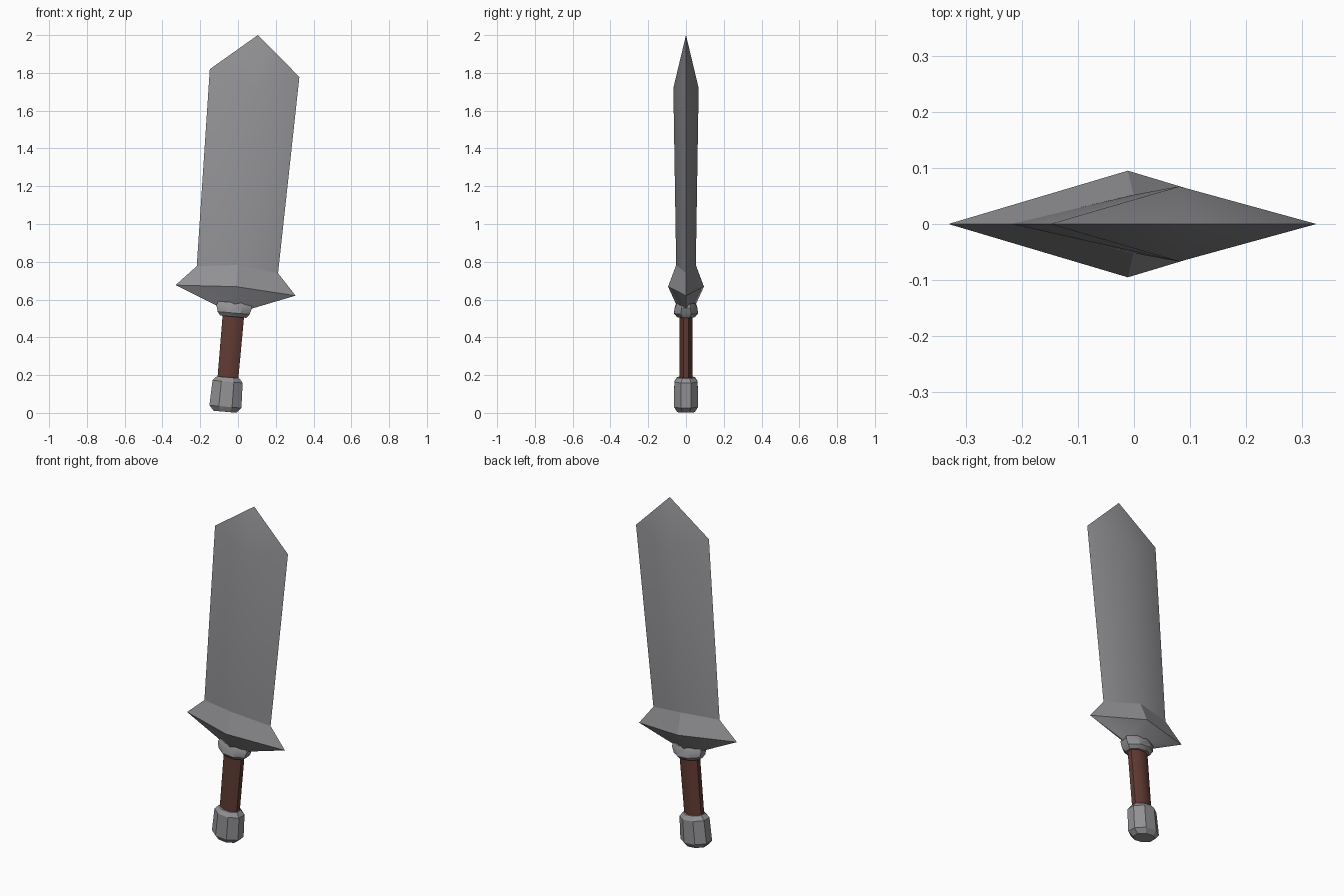
import bpy, bmesh, math
from mathutils import Matrix

if "Cube" in bpy.data.objects:
    bpy.data.objects.remove(bpy.data.objects["Cube"])

TILT = Matrix.Translation((-0.069, 0, 0.006)) @ Matrix.Rotation(math.radians(5), 4, 'Y')


def material(name, rgb):
    m = bpy.data.materials.new(name)
    m.diffuse_color = (*rgb, 1)
    m.use_nodes = True
    m.node_tree.nodes["Principled BSDF"].inputs["Base Color"].default_value = m.diffuse_color
    return m


steel = material("grey steel", (0.29, 0.29, 0.305))
leather = material("brown leather", (0.12, 0.043, 0.033))


def loft(name, rings, mat, tip=None, angle=30):
    """Skin between closed rings of points, ending in caps or a single tip."""
    bm = bmesh.new()
    loops = [[bm.verts.new(p) for p in r] for r in rings]
    n = len(loops[0])
    for a, b in zip(loops, loops[1:]):
        for i in range(n):
            j = (i + 1) % n
            bm.faces.new((a[i], a[j], b[j], b[i]))
    bm.faces.new(loops[0][::-1])
    if tip is not None:
        t = bm.verts.new((0, 0, tip))
        for i in range(n):
            bm.faces.new((loops[-1][i], loops[-1][(i + 1) % n], t))
    else:
        bm.faces.new(loops[-1])
    bmesh.ops.recalc_face_normals(bm, faces=bm.faces)
    me = bpy.data.meshes.new(name)
    bm.to_mesh(me)
    bm.free()
    me.materials.append(mat)
    ob = bpy.data.objects.new(name, me)
    bpy.context.collection.objects.link(ob)
    ob.matrix_world = TILT
    bpy.ops.object.select_all(action='DESELECT')
    ob.select_set(True)
    bpy.context.view_layer.objects.active = ob
    bpy.ops.object.shade_smooth_by_angle(angle=math.radians(angle))
    return ob


def diamond(h, hx, hy, ridge=0):
    """Flat rhombus; ridge lifts its front and back corners."""
    return [(hx, 0, h), (0, hy, h + ridge), (-hx, 0, h), (0, -hy, h + ridge)]


def octagon(h, hx, hy):
    """Eight-sided ring with flats facing front and side."""
    k = 1 / math.cos(math.pi / 8)
    return [(hx * k * math.cos(a), hy * k * math.sin(a), h)
            for a in (math.pi / 8 + i * math.pi / 4 for i in range(8))]


# Broad blade with a low ridge and pointed tip
loft("blade", [diamond(0.755, 0.216, 0.052, 0.025),
               diamond(1.80, 0.238, 0.067, -0.08)], steel, tip=2.002)

# Flared cross guard
loft("guard", [diamond(0.555, 0.09, 0.045),
               diamond(0.645, 0.319, 0.095, 0.02),
               diamond(0.755, 0.216, 0.052, 0.025)], steel)

# Collar under the guard
loft("collar", [octagon(0.505, 0.07, 0.047), octagon(0.525, 0.085, 0.064),
                octagon(0.56, 0.095, 0.058), octagon(0.58, 0.085, 0.048)], steel)

# Wrapped grip
loft("grip", [octagon(0.17, 0.055, 0.035), octagon(0.52, 0.057, 0.035)],
     leather, angle=50)

# Pommel
loft("pommel", [octagon(0, 0.06, 0.046), octagon(0.027, 0.085, 0.063),
                octagon(0.16, 0.08, 0.062), octagon(0.183, 0.06, 0.046)], steel)
